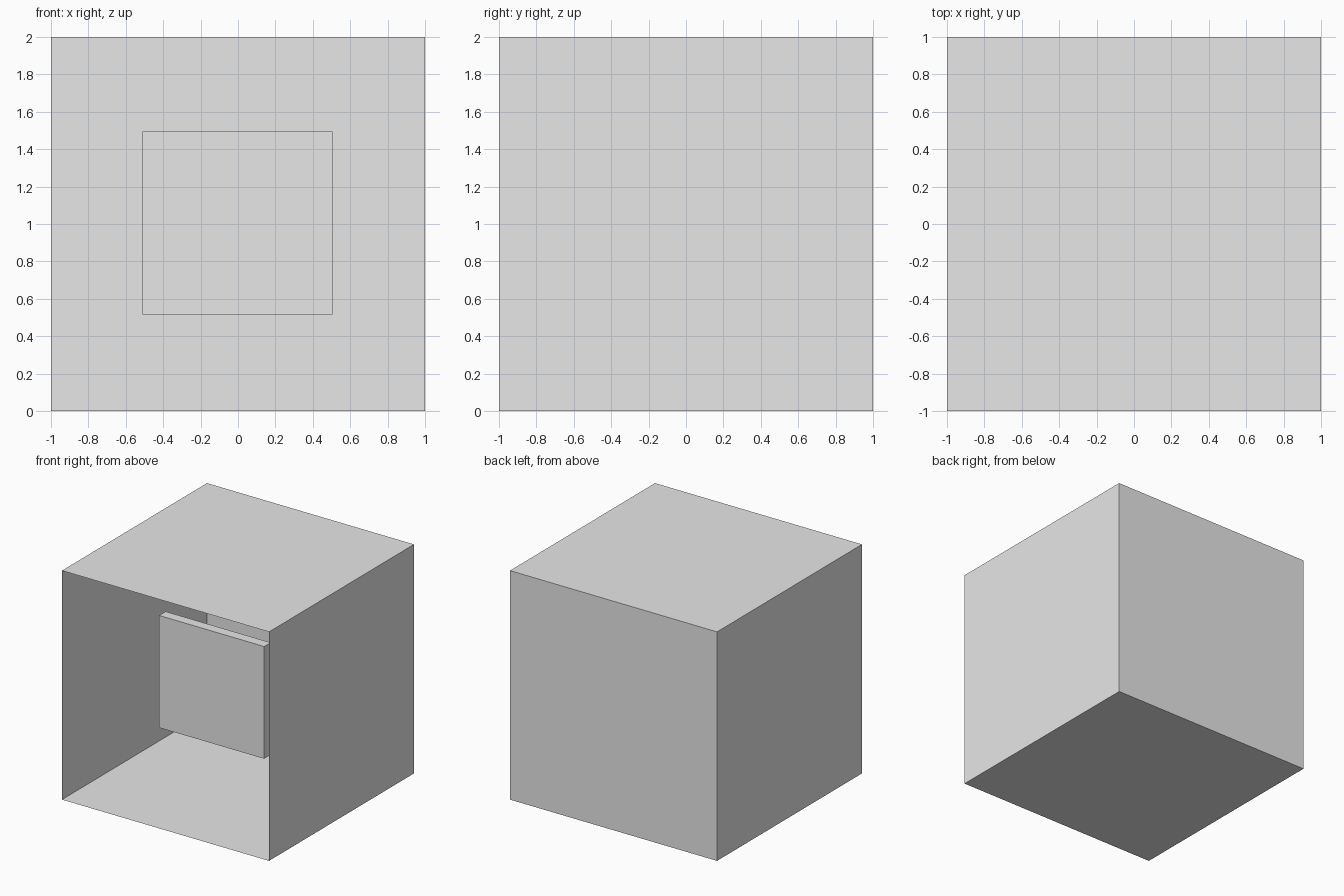
import bpy
import bmesh
from mathutils import Matrix, Vector

start_cube = bpy.data.objects.get("Cube")
if start_cube:
    bpy.data.objects.remove(start_cube, do_unlink=True)

# One plain grey for every part
grey = bpy.data.materials.new("plain grey")
grey.use_nodes = True
color = (0.8, 0.8, 0.8, 1)
grey.diffuse_color = color
grey.node_tree.nodes["Principled BSDF"].inputs["Base Color"].default_value = color


def box(name, low, high, open_front=False):
    """Flat-shaded box between two corners, optionally without its -y face."""
    low, high = Vector(low), Vector(high)
    place = Matrix.Translation((low + high) / 2) @ Matrix.Diagonal((*(high - low), 1))
    bm = bmesh.new()
    bmesh.ops.create_cube(bm, size=1, matrix=place)
    if open_front:
        bm.normal_update()
        front = [f for f in bm.faces if f.normal.y < -0.9]
        bmesh.ops.delete(bm, geom=front, context="FACES_ONLY")
    mesh = bpy.data.meshes.new(name)
    bm.to_mesh(mesh)
    bm.free()
    mesh.materials.append(grey)
    obj = bpy.data.objects.new(name, mesh)
    bpy.context.collection.objects.link(obj)
    return obj


# Thin-walled outer shell, open at the front
box("outer_shell", (-1, -1, 0), (1, 1, 2), open_front=True)

# Slab floating inside the shell
box("inner_panel", (-0.51, -0.36, 0.515), (0.505, -0.27, 1.495))
